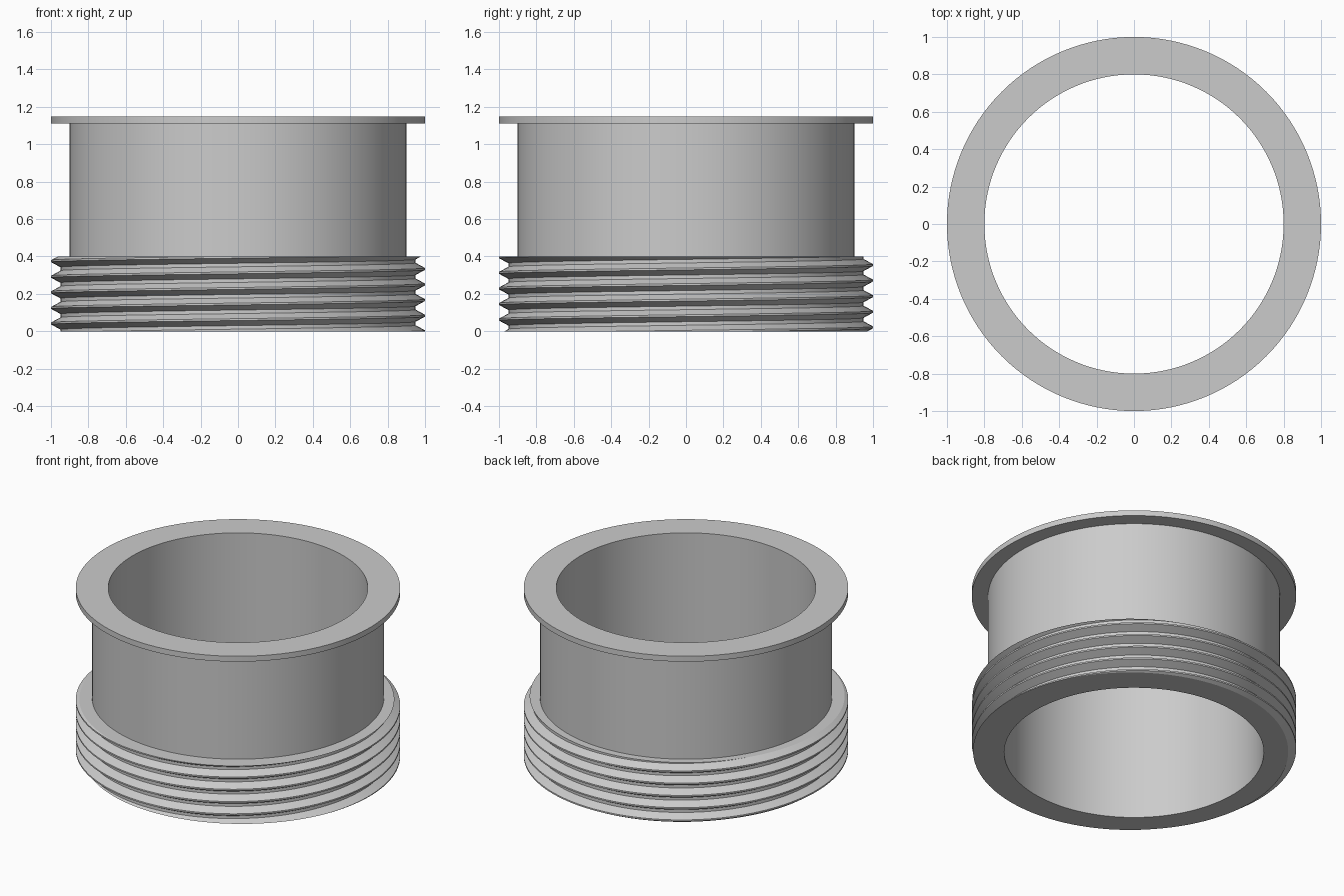
import bpy, bmesh, math

cube = bpy.data.objects.get("Cube")
if cube:
    bpy.data.objects.remove(cube, do_unlink=True)

SEGMENTS = 128
PITCH, THREAD_TOP = 0.4 / 4.8, 0.4
CREST, ROOT, BORE, WALL = 1.0, 0.95, 0.8, 0.9
FLANGE_LOW, FLANGE_TOP = 1.11, 1.147
CREST_HALF, ROOT_HALF = 0.005, 0.0095   # half heights of the thread flats


def thread_radius(z, lift):
    """Radius of the trapezoidal thread at height z for a given helix lift."""
    d = abs((z - lift + PITCH / 2) % PITCH - PITCH / 2)
    t = (d - CREST_HALF) / (PITCH / 2 - ROOT_HALF - CREST_HALF)
    return CREST + (ROOT - CREST) * min(max(t, 0), 1)


def section(turn):
    """Closed radius/height section of the wall at a fraction of a turn."""
    lift = PITCH * turn
    points = [(BORE, 0)]
    for k in range(-2, 7):
        for offset in (-CREST_HALF, CREST_HALF, PITCH / 2 - ROOT_HALF, PITCH / 2 + ROOT_HALF):
            z = min(max(lift + k * PITCH + offset, 0), THREAD_TOP)
            points.append((thread_radius(z, lift), z))
    # plain neck, flange and top of the bore
    points += [(WALL, THREAD_TOP), (WALL, FLANGE_LOW), (CREST, FLANGE_LOW),
               (CREST, FLANGE_TOP), (BORE, FLANGE_TOP)]
    return points


# Sweep the section round the axis; the helix closes on itself after one turn
bm = bmesh.new()
columns = []
for i in range(SEGMENTS + 1):
    a = 2 * math.pi * i / SEGMENTS
    columns.append([bm.verts.new((r * math.cos(a), r * math.sin(a), z))
                    for r, z in section(i / SEGMENTS)])
rows = len(columns[0])
for left, right in zip(columns, columns[1:]):
    for j in range(rows):
        n = (j + 1) % rows
        bm.faces.new((left[j], right[j], right[n], left[n]))
bmesh.ops.remove_doubles(bm, verts=bm.verts, dist=0.00005)
bmesh.ops.recalc_face_normals(bm, faces=bm.faces)

mesh = bpy.data.meshes.new("threaded_flanged_sleeve")
bm.to_mesh(mesh)
bm.free()
sleeve = bpy.data.objects.new("threaded_flanged_sleeve", mesh)
bpy.context.collection.objects.link(sleeve)

# Plain grey material
grey = bpy.data.materials.new("plain_grey")
grey.use_nodes = True
colour = (0.6, 0.6, 0.6, 1)
grey.diffuse_color = colour
grey.node_tree.nodes["Principled BSDF"].inputs["Base Color"].default_value = colour
mesh.materials.append(grey)

# Smooth round walls with crisp edges
bpy.ops.object.select_all(action="DESELECT")
sleeve.select_set(True)
bpy.context.view_layer.objects.active = sleeve
bpy.ops.object.shade_smooth_by_angle(angle=math.radians(25))
